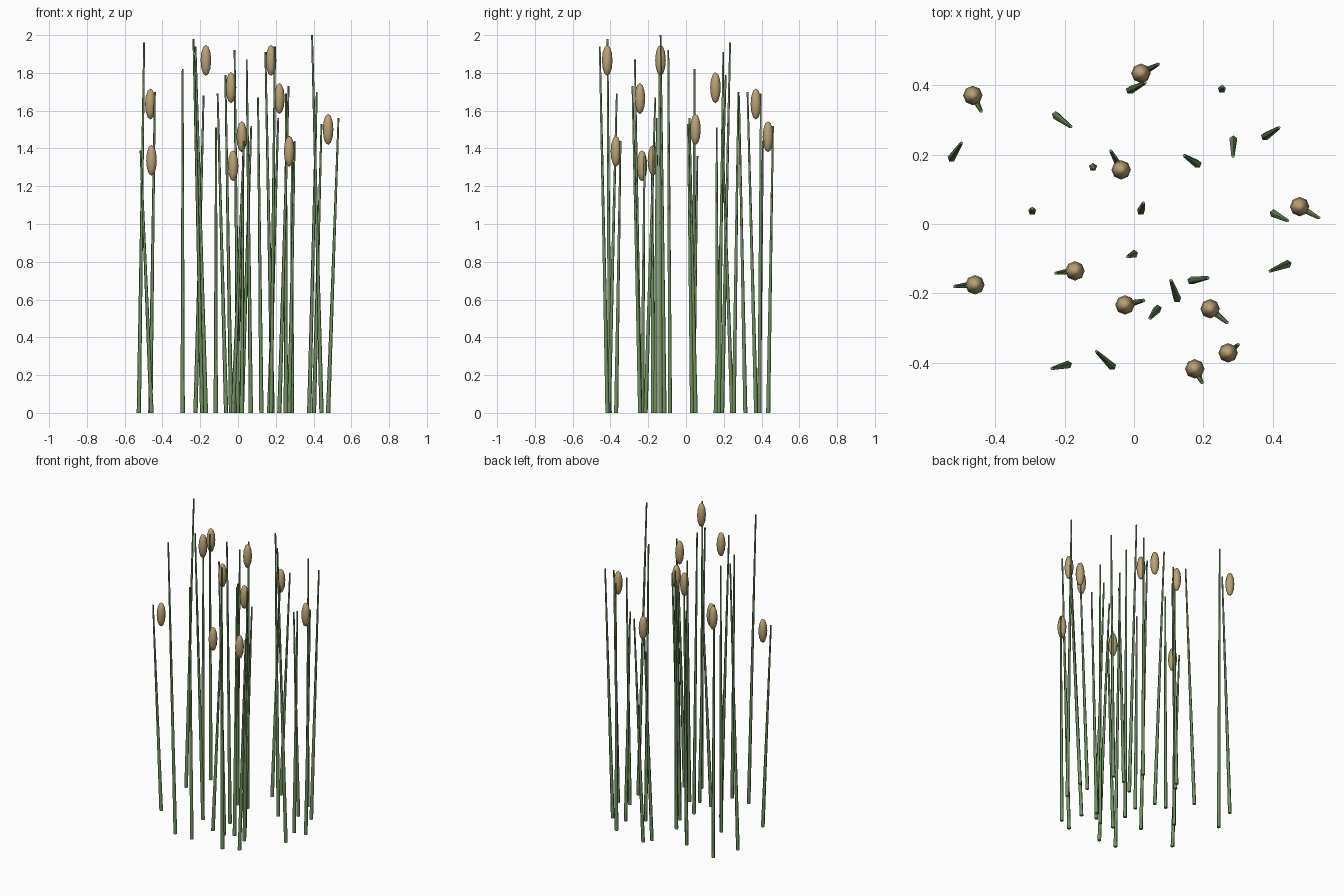
import bpy, bmesh, math
from mathutils import Vector

if "Cube" in bpy.data.objects:
    bpy.data.objects.remove(bpy.data.objects["Cube"])


def material(name, color):
    m = bpy.data.materials.new(name)
    m.diffuse_color = (*color, 1)
    m.use_nodes = True
    m.node_tree.nodes["Principled BSDF"].inputs["Base Color"].default_value = m.diffuse_color
    return m


GREEN = material("reed_green", (0.17, 0.30, 0.12))
TAN = material("seed_tan", (0.50, 0.36, 0.18))


def finish(bm, name, mat):
    bmesh.ops.recalc_face_normals(bm, faces=bm.faces)
    mesh = bpy.data.meshes.new(name)
    bm.to_mesh(mesh)
    bm.free()
    mesh.materials.append(mat)
    bpy.context.collection.objects.link(bpy.data.objects.new(name, mesh))


# tapered five-sided stalk leaning from base to tip, smooth sides and flat caps
def stalk(name, base, tip, height, sides=5):
    bm = bmesh.new()
    rings = []
    for (x, y), z, r in ((base, 0, 0.012), (tip, height, 0.005)):
        rings.append([bm.verts.new((x + r * math.sin(math.tau * i / sides),
                                    y + r * math.cos(math.tau * i / sides), z))
                      for i in range(sides)])
    for i in range(sides):
        j = (i + 1) % sides
        bm.faces.new((rings[0][i], rings[0][j], rings[1][j], rings[1][i])).smooth = True
    for ring in rings:
        cap = bm.faces.new(ring)
        for edge in cap.edges:
            edge.smooth = False
    finish(bm, name, GREEN)


# oval seed head standing above the stalk's base
def seed_head(name, base, height):
    bm = bmesh.new()
    bmesh.ops.create_uvsphere(bm, u_segments=8, v_segments=6, radius=1)
    bmesh.ops.scale(bm, verts=bm.verts, vec=(0.028, 0.028, 0.082))
    bmesh.ops.translate(bm, verts=bm.verts, vec=Vector((*base, height * 0.962)))
    for f in bm.faces:
        f.smooth = True
    finish(bm, name, TAN)


# base x, base y, tip x, tip y, height: stalks with seed heads
headed = [
    (-.464, .370, -.44, .325, 1.70), (.02, .434, .07, .46, 1.52),
    (-.037, .156, -.067, .21, 1.79), (.477, .050, .532, .018, 1.56),
    (-.458, -.175, -.516, -.18, 1.39), (-.17, -.135, -.225, -.142, 1.94),
    (-.026, -.233, .028, -.22, 1.36), (.219, -.244, .268, -.284, 1.73),
    (.271, -.371, .300, -.347, 1.44), (.175, -.417, .196, -.457, 1.94)]
# bare stalks
bare = [
    (-.225, .313, -.182, .28, 1.68), (-.012, .385, .032, .407, 1.44),
    (.253, .388, .254, .396, 1.69), (-.525, .19, -.497, .233, 1.96),
    (.377, .252, .417, .277, 1.70), (.286, .243, .285, .195, 1.41),
    (.183, .173, .145, .197, 1.91), (-.118, .164, -.116, .162, 1.51),
    (-.293, .037, -.293, .045, 1.82), (.02, .037, .027, .06, 1.36),
    (.402, .031, .442, .01, 1.53), (.442, -.115, .392, -.135, 2.0),
    (.0, -.086, -.018, -.094, 1.92), (.165, -.163, .213, -.155, 1.56),
    (.124, -.215, .106, -.163, 1.67), (-.19, -.405, -.236, -.416, 1.98),
    (-.063, -.409, -.108, -.367, 1.69), (.068, -.244, .046, -.271, 1.87)]

for n, (bx, by, tx, ty, h) in enumerate(headed + bare, 1):
    stalk(f"reed_stalk_{n}", (bx, by), (tx, ty), h)
    if n <= len(headed):
        seed_head(f"seed_head_{n}", (bx, by), h)
